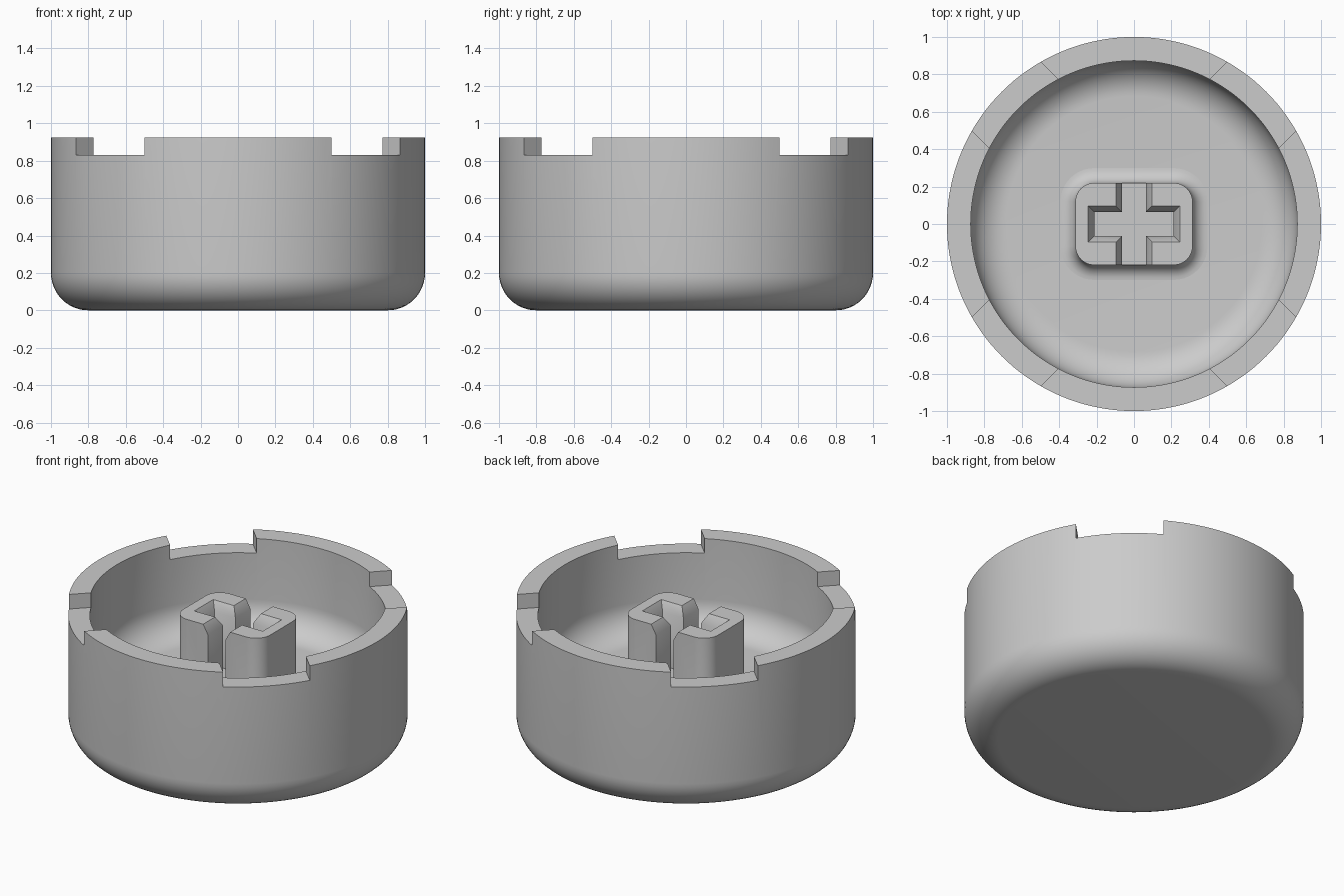
import bpy, bmesh, math
from mathutils import Vector

if "Cube" in bpy.data.objects:
    bpy.data.objects.remove(bpy.data.objects["Cube"])

RIM, STEP, FLOOR = 0.925, 0.83, 0.34   # main heights
SEGS = 144

grey = bpy.data.materials.new("plain_grey")
grey.use_nodes = True
COLOUR = (0.6, 0.6, 0.6, 1)
grey.diffuse_color = COLOUR
grey.node_tree.nodes["Principled BSDF"].inputs["Base Color"].default_value = COLOUR


def finish(bm, name):
    bmesh.ops.recalc_face_normals(bm, faces=bm.faces)
    mesh = bpy.data.meshes.new(name)
    bm.to_mesh(mesh)
    bm.free()
    mesh.materials.append(grey)
    ob = bpy.data.objects.new(name, mesh)
    bpy.context.collection.objects.link(ob)
    return ob


def loft(name, loops):
    """Closed solid through a stack of outlines with equal point counts."""
    bm = bmesh.new()
    rings = [[bm.verts.new(p) for p in loop] for loop in loops]
    n = len(rings[0])
    for a, b in zip(rings, rings[1:]):
        for i in range(n):
            j = (i + 1) % n
            bm.faces.new((a[i], a[j], b[j], b[i]))
    bm.faces.new(rings[0][::-1])
    bm.faces.new(rings[-1])
    return finish(bm, name)


def arc(cx, cz, r, start, end, steps=12):
    angles = [math.radians(start + (end - start) * i / steps) for i in range(steps + 1)]
    return [(cx + r * math.cos(a), cz + r * math.sin(a)) for a in angles]


def circle(r, z):
    return [Vector((r * math.cos(a), r * math.sin(a), z))
            for a in (math.tau * i / SEGS for i in range(SEGS))]


def rounded_rect(hx, hy, r, z, steps=10):
    points = []
    for k, (sx, sy) in enumerate(((1, 1), (-1, 1), (-1, -1), (1, -1))):
        points += [(x, y, z) for x, y in
                   arc(sx * (hx - r), sy * (hy - r), r, 90 * k, 90 * k + 90, steps)]
    return points


def cross(arm_x, half, z, arm_y=0.4):
    quarter = ((arm_x, -half), (arm_x, half), (half, half), (half, arm_y),
               (-half, arm_y), (-half, half))
    return [(x, y, z) for x, y in quarter] + [(-x, -y, z) for x, y in quarter]


def cut(ob, cutter):
    cutter.hide_render = True
    mod = ob.modifiers.new("cut", "BOOLEAN")
    mod.operation = "DIFFERENCE"
    mod.solver = "EXACT"
    mod.object = cutter
    bpy.context.view_layer.objects.active = ob
    bpy.ops.object.modifier_apply(modifier=mod.name)
    bpy.data.objects.remove(cutter)


def smooth(ob):
    bpy.ops.object.select_all(action="DESELECT")
    ob.select_set(True)
    bpy.context.view_layer.objects.active = ob
    bpy.ops.object.shade_smooth_by_angle(angle=math.radians(30))


# Round cup: filleted outside, up over the rim, down the filleted inside
profile = arc(0.8, 0.2, 0.2, -90, 0) + [(1.0, RIM), (0.873, RIM)]
profile += arc(0.683, FLOOR + 0.19, 0.19, 0, -90)
cup = loft("cup", [circle(r, z) for r, z in profile])

# Four diagonal notches through the rim
for turn in (45, -45):
    hw = 0.259
    bar = loft("notch_cutter", [[(x, y, z) for x, y in
               ((-1.3, -hw), (1.3, -hw), (1.3, hw), (-1.3, hw))] for z in (STEP, 1.2)])
    bar.rotation_euler.z = math.radians(turn)
    bpy.context.view_layer.update()
    cut(cup, bar)
smooth(cup)

# Central stem with a fillet flowing into the floor
HX, HY, CORNER, FILLET = 0.313, 0.219, 0.1, 0.08
loops = [rounded_rect(HX + FILLET, HY + FILLET, CORNER + FILLET, FLOOR - 0.1)]
for d, z in arc(FILLET, FLOOR + FILLET, FILLET, 270, 180, 8):
    loops.append(rounded_rect(HX + d, HY + d, CORNER + d, z + 0.001))
loops.append(rounded_rect(HX, HY, CORNER, STEP))
stem = loft("stem", loops)

# Cross-shaped socket with a chamfered mouth, open at front and back
bevel = 0.034
socket = loft("socket_cutter", [
    cross(0.212, 0.063, FLOOR + FILLET + 0.002),
    cross(0.212, 0.063, STEP - 0.06),
    cross(0.212 + bevel, 0.063 + bevel, STEP),
    cross(0.212 + bevel, 0.063 + bevel, 1.0)])
cut(stem, socket)
smooth(stem)
